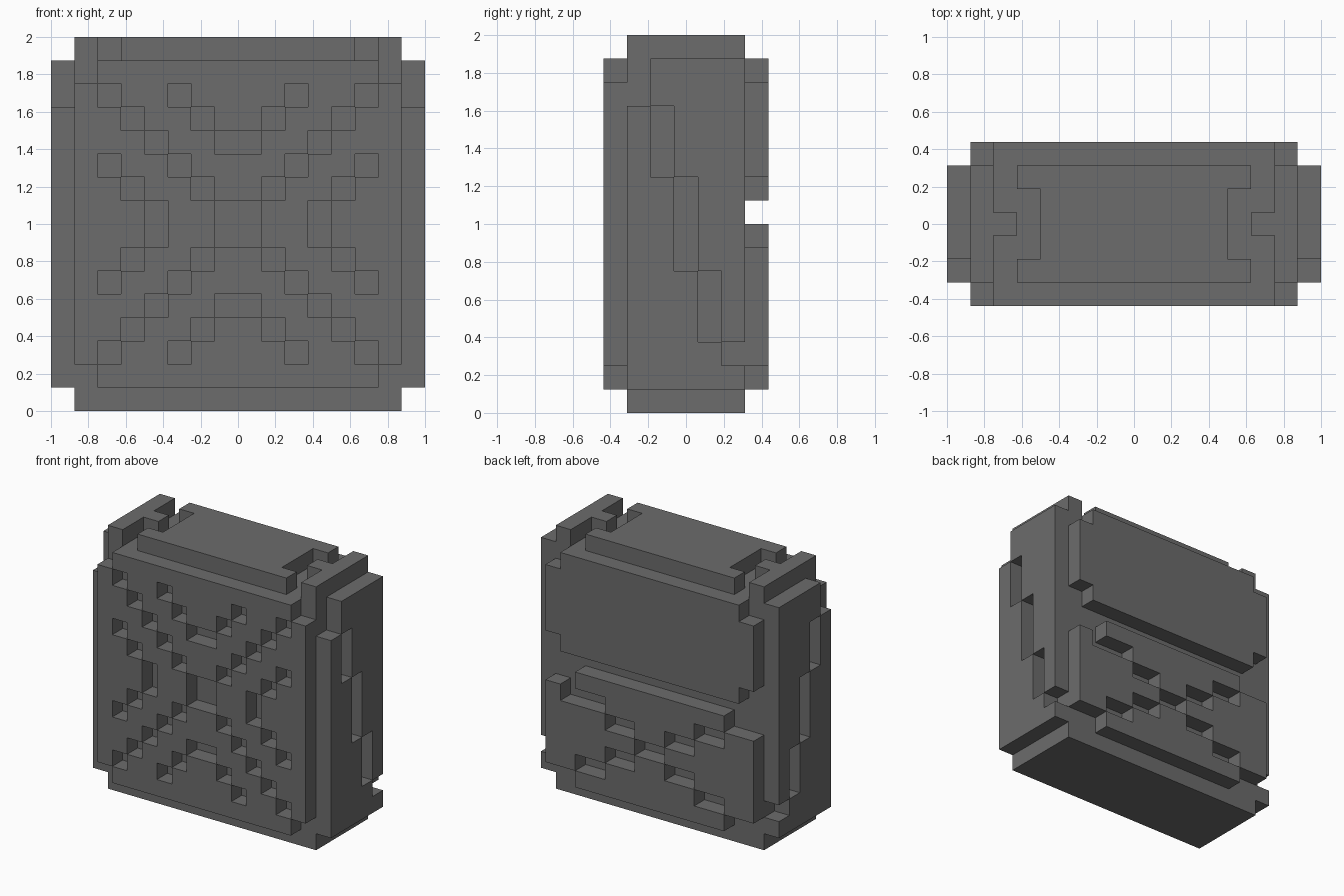
import bpy, bmesh
from mathutils import Vector

cube = bpy.data.objects.get("Cube")
if cube:
    bpy.data.objects.remove(cube, do_unlink=True)

U = 0.125  # block size

grey = bpy.data.materials.new("dark_grey")
grey.use_nodes = True
colour = (0.15, 0.15, 0.15, 1)
grey.diffuse_color = colour
grey.node_tree.nodes["Principled BSDF"].inputs["Base Color"].default_value = colour


def box(x0, x1, y0, y1, z0, z1):
    """Blocks in a range; y counts blocks from the front."""
    return {(x, y, z) for x in range(x0, x1) for y in range(y0, y1) for z in range(z0, z1)}


def mirror_x(cells):
    return cells | {(-1 - x, y, z) for x, y, z in cells}


def mirror_z(cells):
    return cells | {(x, y, 15 - z) for x, y, z in cells}


parts = {}

# Body
parts["body"] = box(-7, 7, 1, 6, 0, 15)

# Front panel with clipped corners and a carved lattice
front = box(-7, 7, 0, 1, 2, 14) | box(-6, 6, 0, 1, 1, 15)
carving = box(-1, 1, 0, 1, 11, 12) | box(-1, 1, 0, 1, 7, 9) | box(-4, -3, 0, 1, 7, 9)
for i in range(5):
    carving.add((-6 + i, 0, 13 - i))        # long diagonal
    if i < 2:
        carving.add((-3 + i, 0, 13 - i))    # short arrow
        carving.add((-6 + i, 0, 10 - i))    # side bracket
parts["front_panel"] = front - mirror_z(mirror_x(carving))

# Back panels: a plain upper one and a lower one carved with a cross
parts["back_upper_panel"] = box(-7, 7, 6, 7, 10, 14) | box(-6, 6, 6, 7, 9, 15)
cross = box(-1, 1, 6, 7, 4, 5)
for i in range(2):
    for z in (6 - i, 2 + i):
        cross |= mirror_x(box(-5 + 2 * i, -3 + 2 * i, 6, 7, z, z + 1))
cross |= box(5, 6, 6, 7, 6, 7)
parts["back_lower_panel"] = (box(-7, 7, 6, 7, 2, 7) | box(-5, 5, 6, 7, 1, 8)) - cross

# Side panels with a stepped diagonal groove
side = box(7, 8, 1, 6, 1, 15)
for y, low, high in ((1, 13, 15), (2, 10, 13), (3, 6, 10), (4, 3, 6), (5, 2, 3)):
    side -= box(7, 8, y, y + 1, low, high)
parts["left_side_panel"] = side
parts["right_side_panel"] = {(-1 - x, y, z) for x, y, z in side}

# Top: notched lid and a tabbed rail at each end
parts["top_lid"] = box(-5, 5, 1, 6, 15, 16) - mirror_x(box(4, 5, 2, 5, 15, 16))
rail = box(6, 7, 1, 6, 15, 16) | box(5, 6, 3, 4, 15, 16)
parts["left_top_rail"] = rail
parts["right_top_rail"] = {(-1 - x, y, z) for x, y, z in rail}

solid = set().union(*parts.values())


def build(name, cells):
    """Skin the exposed sides of a part's blocks."""
    bm = bmesh.new()
    for cell in sorted(cells):
        for axis in range(3):
            for sign in (-1, 1):
                near = list(cell)
                near[axis] += sign
                if tuple(near) in solid:
                    continue
                a, b = Vector((0, 0, 0)), Vector((0, 0, 0))
                a[(axis + 1) % 3] = b[(axis + 2) % 3] = 1
                if sign < 0:
                    a, b = b, a
                start = Vector(cell) - Vector((0, 3.5, 0))
                if sign > 0:
                    start[axis] += 1
                corners = (start, start + a, start + a + b, start + b)
                bm.faces.new([bm.verts.new(c * U) for c in corners])
    bmesh.ops.remove_doubles(bm, verts=bm.verts[:], dist=0.001)
    mesh = bpy.data.meshes.new(name)
    bm.to_mesh(mesh)
    bm.free()
    mesh.materials.append(grey)
    bpy.context.collection.objects.link(bpy.data.objects.new(name, mesh))


for name, cells in parts.items():
    build(name, cells)
